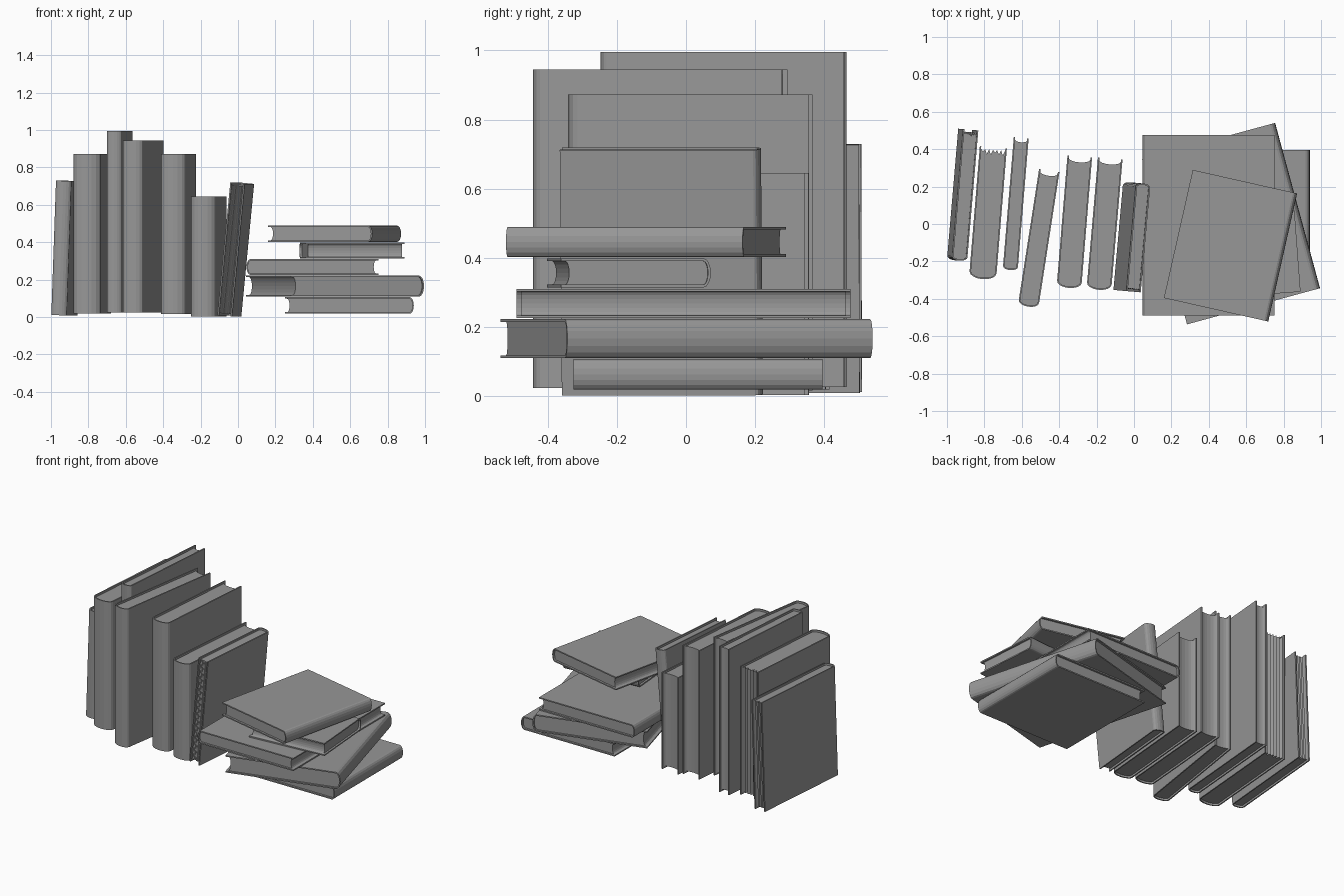
import bpy, bmesh, math, random
from mathutils import Vector, Matrix

if "Cube" in bpy.data.objects:
    bpy.data.objects.remove(bpy.data.objects["Cube"])

random.seed(4)
COVER = 0.008      # board thickness
INSET = 0.013      # how far the pages sit inside the cover
SEG = 8            # facets on each rounded spine

grey = bpy.data.materials.new("dark_grey")
grey.diffuse_color = (0.31, 0.31, 0.31, 1)
grey.use_nodes = True
grey.node_tree.nodes["Principled BSDF"].inputs["Base Color"].default_value = grey.diffuse_color


def prism(name, outline, height, matrix):
    """Extrude a closed XY outline along local z, centred."""
    bm = bmesh.new()
    face = bm.faces.new([bm.verts.new((x, y, -height / 2)) for x, y in outline])
    new = bmesh.ops.extrude_face_region(bm, geom=[face])["geom"]
    bmesh.ops.translate(bm, vec=(0, 0, height),
                        verts=[v for v in new if isinstance(v, bmesh.types.BMVert)])
    bmesh.ops.recalc_face_normals(bm, faces=bm.faces[:])
    mesh = bpy.data.meshes.new(name)
    bm.to_mesh(mesh)
    bm.free()
    mesh.materials.append(grey)
    obj = bpy.data.objects.new(name, mesh)
    bpy.context.collection.objects.link(obj)
    obj.matrix_world = matrix
    return obj


def arc(half, base, depth):
    """Elliptic arc from +half to -half, bulging to -y."""
    return [(half * math.cos(math.pi * i / SEG), base - depth * math.sin(math.pi * i / SEG))
            for i in range(SEG + 1)]


def book(name, spine, fore, up, thick, height, ragged=0.0):
    """spine and fore are the middles of the two long edges; up runs along the spine."""
    spine, fore = Vector(spine), Vector(fore)
    y = (fore - spine).normalized()
    x = y.cross(Vector(up)).normalized()
    z = x.cross(y)
    m = Matrix((x, y, z)).transposed().to_4x4()
    m.translation = (spine + fore) / 2
    w, t = (fore - spine).length / 2, thick / 2
    bulge = 0.25 * thick
    base = -w + bulge

    # Cover: two boards joined by a rounded spine
    outer = [(t, w)] + arc(t, base, bulge) + [(-t, w)]
    ti = t - COVER
    inner = [(ti, w)] + arc(ti, base, bulge - COVER) + [(-ti, w)]
    prism(name + "_cover", outer + inner[::-1], height, m)

    # Pages: rounded at the spine, hollow or ragged at the fore edge
    edge = w - INSET
    if ragged:
        n = 12
        hollow = [(-ti + 2 * ti * i / n,
                   edge - (ragged if i % 2 else 0.0) * random.uniform(0.3, 1)) for i in range(n + 1)]
    else:
        hollow = arc(ti, edge, 0.14 * thick)[::-1]
    prism(name + "_pages", arc(ti, base, bulge - COVER) + hollow, height - 2 * INSET, m)


# Standing row: spine xy, fore edge xy, bottom z, top z, thickness, lean, raggedness
row = [
    ((-0.946, -0.195), (-0.886, 0.505), 0.008, 0.73, 0.083, 0.035, 0.03),
    ((-0.810, -0.295), (-0.752, 0.410), 0.018, 0.873, 0.145, 0, 0.03),
    ((-0.662, -0.247), (-0.603, 0.461), 0.025, 0.996, 0.080, 0, 0),
    ((-0.566, -0.442), (-0.453, 0.286), 0.023, 0.945, 0.110, 0, 0),
    ((-0.348, -0.342), (-0.290, 0.361), 0.016, 0.873, 0.132, 0, 0),
    ((-0.188, -0.352), (-0.127, 0.350), 0.002, 0.645, 0.132, 0, 0),
    ((0.015, 0.220), (-0.037, -0.359), 0.0, 0.721, 0.078, 0.097, 0.006),
]
for i, (s, f, z0, z1, t, lean, rag) in enumerate(row):
    zc = (z0 + z1) / 2
    book(f"standing_book_{i + 1}", (*s, zc), (*f, zc),
         (math.sin(lean), 0, math.cos(lean)), t, z1 - z0 - t * math.sin(lean), rag)

# Lying stack: centre xy, bottom z, top z, width, spine length, direction of the spine side
stack = [
    ((0.595, 0.035), 0.018, 0.106, 0.69, 0.72, 0),
    ((0.519, 0.002), 0.109, 0.222, 0.737, 0.916, 15.2),
    ((0.398, -0.007), 0.225, 0.31, 0.705, 0.967, 180),
    ((0.61, -0.165), 0.314, 0.398, 0.435, 0.53, 94.3),
    ((0.516, -0.116), 0.402, 0.489, 0.572, 0.702, -12.7),
]
for i, ((cx, cy), z0, z1, w, length, deg) in enumerate(stack):
    a = math.radians(deg)
    d = Vector((math.cos(a), math.sin(a), 0))
    c = Vector((cx, cy, (z0 + z1) / 2))
    book(f"lying_book_{i + 1}", c + d * w / 2, c - d * w / 2,
         (-d.y, d.x, 0), z1 - z0, length)
